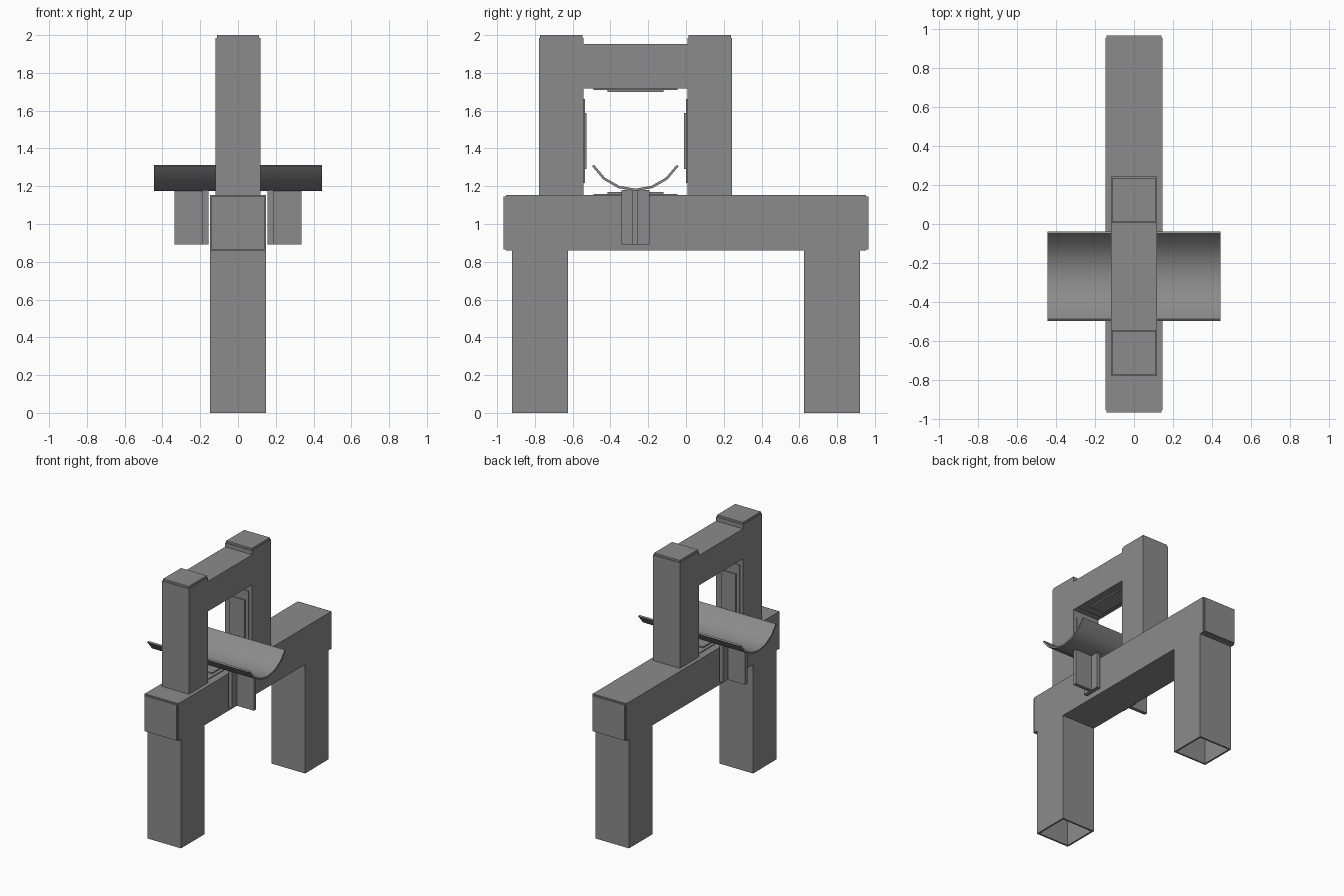
import bpy, bmesh, math

if "Cube" in bpy.data.objects:
    bpy.data.objects.remove(bpy.data.objects["Cube"])

YC, ZC = -0.268, 1.439      # centre line of the carried pipe

steel = bpy.data.materials.new("dark_steel")
steel.diffuse_color = (0.26, 0.26, 0.26, 1)
steel.use_nodes = True
steel.node_tree.nodes["Principled BSDF"].inputs["Base Color"].default_value = steel.diffuse_color


def make(name, verts, faces):
    me = bpy.data.meshes.new(name)
    me.from_pydata(verts, [], faces)
    bm = bmesh.new()
    bm.from_mesh(me)
    bmesh.ops.recalc_face_normals(bm, faces=bm.faces)
    bm.to_mesh(me)
    bm.free()
    me.materials.append(steel)
    ob = bpy.data.objects.new(name, me)
    bpy.context.collection.objects.link(ob)
    return ob


def box(name, x, y, z):
    v = [(a, b, c) for a in x for b in y for c in z]
    f = [(0, 1, 3, 2), (4, 5, 7, 6), (0, 1, 5, 4), (2, 3, 7, 6), (0, 2, 6, 4), (1, 3, 7, 5)]
    return make(name, v, f)


def tube(name, axis, centre, half, lo, hi, wall=0.014):
    """Open square tube along y or z; centre is the other coordinate, x = 0."""
    verts = []
    for t in (lo, hi):
        for h in (half, half - wall):
            for sx, s in ((-1, -1), (1, -1), (1, 1), (-1, 1)):
                o = centre + s * h
                verts.append((sx * h, o, t) if axis == 'z' else (sx * h, t, o))
    faces = []
    for i in range(4):
        j = (i + 1) % 4
        faces += [(i, j, 8 + j, 8 + i), (4 + i, 4 + j, 12 + j, 12 + i),
                  (i, j, 4 + j, 4 + i), (8 + i, 8 + j, 12 + j, 12 + i)]
    return make(name, verts, faces)


# lower frame: beam, legs, end plates
tube("main_beam", 'y', 1.006, 0.147, -0.953, 0.953)
for side, s in (("front", -1), ("back", 1)):
    tube(side + "_leg", 'z', s * 0.773, 0.147, 0, 0.859)
    box(side + "_end_plate", (-0.14, 0.14), sorted((s * 0.953, s * 0.967)), (0.866, 1.146))

# upper frame: posts, caps, cross beam
for side, s in (("front", -1), ("back", 1)):
    y = YC + s * 0.393
    tube(side + "_post", 'z', y, 0.118, 1.153, 1.985)
    box(side + "_post_cap", (-0.112, 0.112), (y - 0.112, y + 0.112), (1.985, 2.0))
tube("cross_beam", 'y', 1.835, 0.118, YC - 0.275, YC + 0.275)

# stepped slide pads on the four inner faces of the opening
for step, half, wide, d0, d1 in (("base", 0.222, 0.09, 0, 0.007), ("slider", 0.148, 0.065, 0.007, 0.017)):
    x, y, z = (-wide, wide), (YC - half, YC + half), (ZC - half, ZC + half)
    box("bottom_pad_" + step, x, y, (1.153 + d0, 1.153 + d1))
    box("top_pad_" + step, x, y, (1.717 - d1, 1.717 - d0))
    box("front_pad_" + step, x, (YC - 0.275 + d0, YC - 0.275 + d1), z)
    box("back_pad_" + step, x, (YC + 0.275 - d1, YC + 0.275 - d0), z)

# curved 120 degree saddle
N = 6
ring = []
for r, order in ((0.265, range(N + 1)), (0.252, range(N, -1, -1))):
    for i in order:
        a = math.radians(-60 + 120 * i / N)
        ring.append((YC + r * math.sin(a), ZC - r * math.cos(a)))
n = len(ring)
verts = [(x, y, z) for x in (-0.444, 0.444) for y, z in ring]
faces = [(i, (i + 1) % n, n + (i + 1) % n, n + i) for i in range(n)]
for k in (0, n):
    faces += [(k + i, k + i + 1, k + n - 2 - i, k + n - 1 - i) for i in range(N)]
saddle = make("saddle", verts, faces)
bpy.context.view_layer.objects.active = saddle
saddle.select_set(True)
bpy.ops.object.shade_smooth_by_angle(angle=math.radians(30))

# T-shaped guide brackets under the saddle
for side, s in (("left", -1), ("right", 1)):
    box(side + "_guide_flange", sorted((s * 0.157, s * 0.187)), (YC - 0.074, YC + 0.074), (0.892, 1.18))
    box(side + "_guide_web", sorted((s * 0.187, s * 0.337)), (YC - 0.014, YC + 0.014), (0.892, 1.176))
